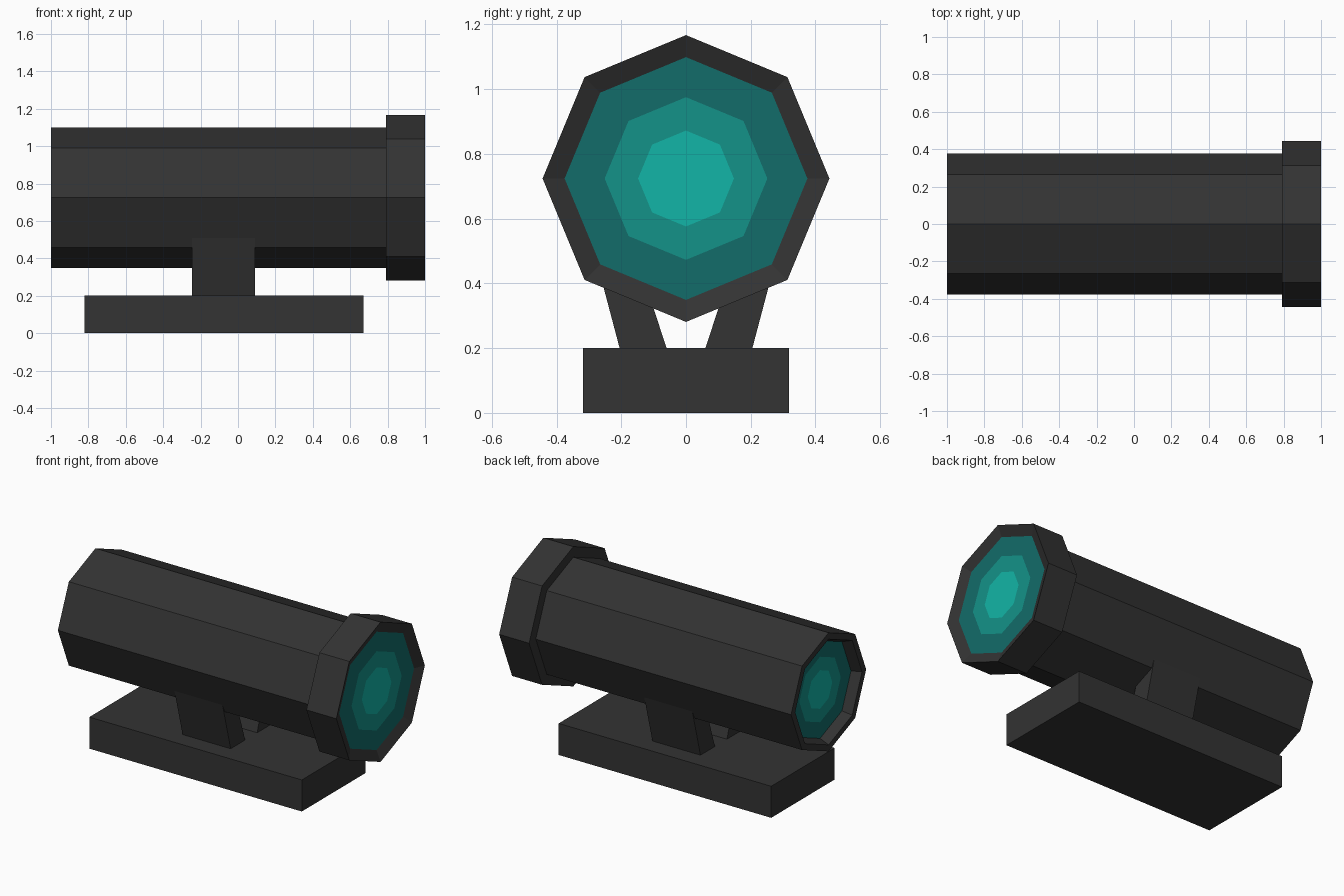
import bpy, bmesh, math

if "Cube" in bpy.data.objects:
    bpy.data.objects.remove(bpy.data.objects["Cube"])

AXIS_Z = 0.724   # height of the barrel axis
SIDES = 8


def material(name, rgb):
    m = bpy.data.materials.new(name)
    m.diffuse_color = (*rgb, 1)
    m.use_nodes = True
    m.node_tree.nodes["Principled BSDF"].inputs["Base Color"].default_value = m.diffuse_color
    return m


GREY = material("charcoal", (0.033, 0.033, 0.033))
LENS = [material("dark_teal", (0.006, 0.150, 0.143)),
        material("mid_teal", (0.007, 0.290, 0.250)),
        material("bright_teal", (0.006, 0.460, 0.385))]


def finish(bm, name, mats):
    bmesh.ops.recalc_face_normals(bm, faces=bm.faces)
    me = bpy.data.meshes.new(name)
    bm.to_mesh(me)
    bm.free()
    for m in mats:
        me.materials.append(m)
    ob = bpy.data.objects.new(name, me)
    bpy.context.collection.objects.link(ob)
    return ob


def ring(bm, x, r):
    return [bm.verts.new((x, r * math.sin(k * math.tau / SIDES),
                          AXIS_Z + r * math.cos(k * math.tau / SIDES)))
            for k in range(SIDES)]


def bridge(bm, a, b, mat=0):
    for k in range(SIDES):
        j = (k + 1) % SIDES
        bm.faces.new((a[k], a[j], b[j], b[k])).material_index = mat


def lathe(name, profile):
    """Closed octagonal ring from (x, radius) points."""
    bm = bmesh.new()
    rings = [ring(bm, x, r) for x, r in profile]
    for i, a in enumerate(rings):
        bridge(bm, a, rings[(i + 1) % len(rings)])
    return finish(bm, name, [GREY])


def lens(name, x, r, outward):
    """Flat octagonal glass with two brighter inner zones."""
    bm = bmesh.new()
    rings = [ring(bm, x, r * f) for f in (1, 0.67, 0.395)]
    bridge(bm, rings[0], rings[1], 0)
    bridge(bm, rings[1], rings[2], 1)
    bm.faces.new(rings[2]).material_index = 2
    ob = finish(bm, name, LENS)
    if ob.data.polygons[0].normal.x * outward < 0:
        ob.data.flip_normals()
    return ob


def prism(name, outline, x0, x1):
    """Extrude a (y, z) outline along x."""
    bm = bmesh.new()
    f = bm.faces.new([bm.verts.new((x0, y, z)) for y, z in outline])
    ext = bmesh.ops.extrude_face_region(bm, geom=[f])["geom"]
    bmesh.ops.translate(bm, vec=(x1 - x0, 0, 0),
                        verts=[v for v in ext if isinstance(v, bmesh.types.BMVert)])
    return finish(bm, name, [GREY])


# Barrel with a recessed eyepiece end
lathe("barrel", [(-1, 0.376), (0.79, 0.376), (0.79, 0.31), (-0.94, 0.31), (-1, 0.335)])
# Wider objective bell, its lip sloping in to the glass
lathe("front_bell", [(0.79, 0.443), (1, 0.443), (0.972, 0.375), (0.79, 0.375)])
# Glass at both ends
lens("front_lens", 0.972, 0.375, 1)
lens("rear_lens", -0.94, 0.31, -1)

# Mounting base
prism("base", [(-0.318, 0), (0.318, 0), (0.318, 0.2), (-0.318, 0.2)], -0.82, 0.67)
# Splayed legs joining base and barrel
for side, s in (("left", 1), ("right", -1)):
    prism(side + "_leg", [(s * 0.06, 0.2), (s * 0.205, 0.2),
                          (s * 0.287, 0.51), (s * 0.145, 0.46)], -0.245, 0.092)
